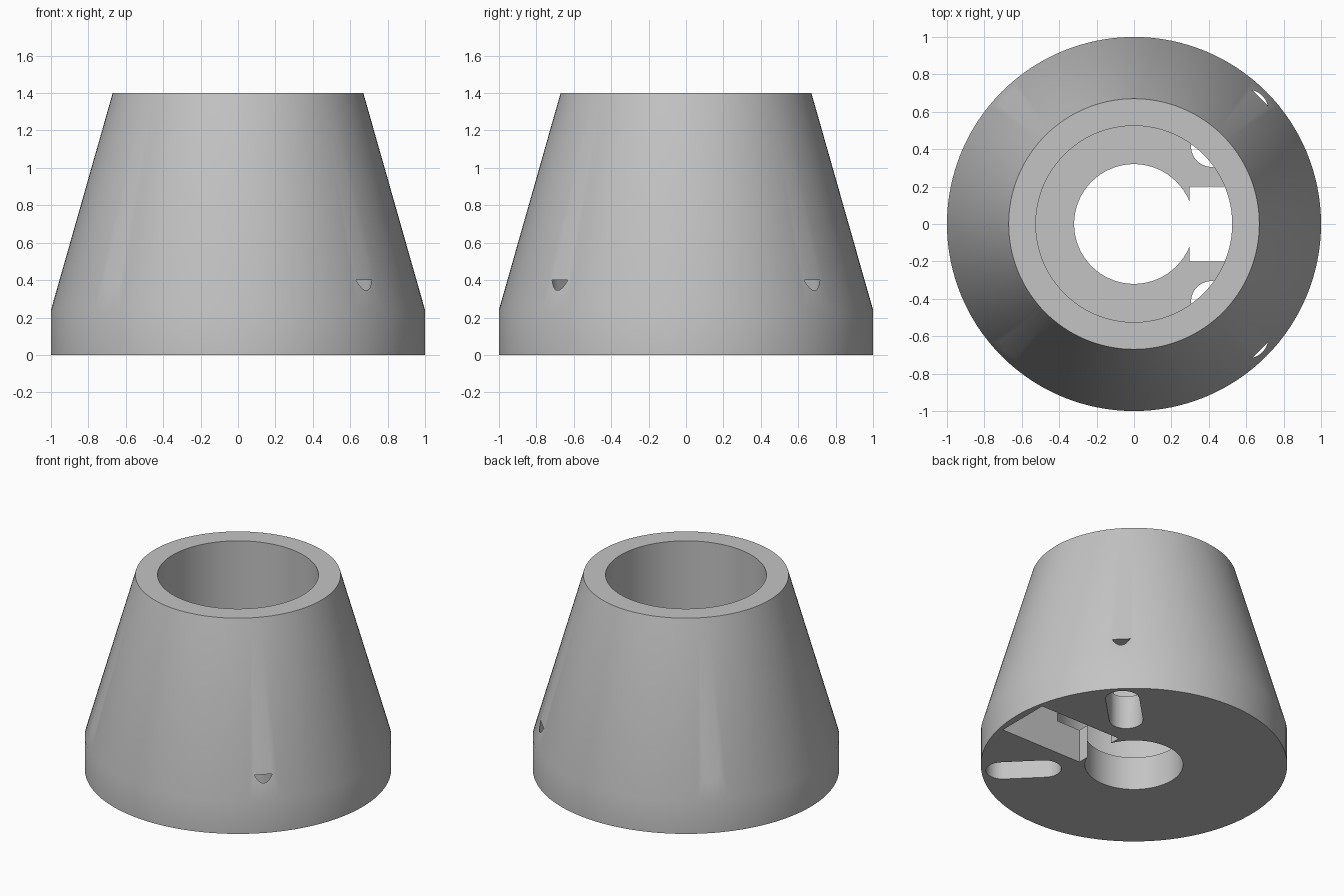
import bpy, bmesh, math
from mathutils import Matrix, Vector

cube = bpy.data.objects.get("Cube")
if cube:
    bpy.data.objects.remove(cube)

SEGMENTS = 128


def material(name, rgb):
    mat = bpy.data.materials.new(name)
    mat.use_nodes = True
    mat.diffuse_color = (*rgb, 1)
    mat.node_tree.nodes["Principled BSDF"].inputs["Base Color"].default_value = (*rgb, 1)
    return mat


def add_object(name, bm, mat):
    bmesh.ops.recalc_face_normals(bm, faces=bm.faces)
    mesh = bpy.data.meshes.new(name)
    bm.to_mesh(mesh)
    bm.free()
    mesh.materials.append(mat)
    obj = bpy.data.objects.new(name, mesh)
    bpy.context.collection.objects.link(obj)
    return obj


def revolve(name, profile, mat):
    bm = bmesh.new()
    rings = []
    for r, z in profile:
        rings.append([bm.verts.new((r * math.cos(a), r * math.sin(a), z))
                      for a in (math.tau * i / SEGMENTS for i in range(SEGMENTS))])
    for k, ring in enumerate(rings):
        nxt = rings[(k + 1) % len(rings)]
        for i in range(SEGMENTS):
            j = (i + 1) % SEGMENTS
            bm.faces.new((ring[i], ring[j], nxt[j], nxt[i]))
    return add_object(name, bm, mat)


def prism(name, outline, bottom, top, angle, mat):
    bm = bmesh.new()
    face = bm.faces.new([bm.verts.new((x, y, bottom)) for x, y in outline])
    up = bmesh.ops.extrude_face_region(bm, geom=[face])["geom"]
    bmesh.ops.translate(bm, vec=Vector((0, 0, top - bottom)),
                        verts=[v for v in up if isinstance(v, bmesh.types.BMVert)])
    bm.transform(Matrix.Rotation(angle, 4, "Z"))
    obj = add_object(name, bm, mat)
    obj.hide_render = True
    return obj


def stadium(inner, outer, radius, steps=20):
    points = []
    for centre, start in ((outer - radius, -math.pi / 2), (inner + radius, math.pi / 2)):
        for i in range(steps + 1):
            a = start + math.pi * i / steps
            points.append((centre + radius * math.cos(a), radius * math.sin(a)))
    return points


grey = material("light grey", (0.55, 0.55, 0.55))

# Tapered collar with a wide bore above a floor with a smaller hole
collar = revolve("tapered_collar", [(0.32, 0), (1, 0), (1, 0.24), (0.67, 1.4),
                                    (0.525, 1.4), (0.525, 0.24), (0.32, 0.24)], grey)

# Four radial slots and one rectangular pocket, cut from below
cutters = [prism("slot_cutter", stadium(0.477, 0.97, 0.11), -0.1, 0.4,
                 math.radians(45 + 90 * i), grey) for i in range(4)]
cutters.append(prism("pocket_cutter", [(0.297, -0.2), (0.95, -0.2), (0.95, 0.2), (0.297, 0.2)],
                     -0.1, 0.32, 0, grey))

bpy.ops.object.select_all(action="DESELECT")
bpy.context.view_layer.objects.active = collar
collar.select_set(True)
for cutter in cutters:
    mod = collar.modifiers.new("cut", "BOOLEAN")
    mod.operation = "DIFFERENCE"
    mod.solver = "EXACT"
    mod.object = cutter
    bpy.ops.object.modifier_apply(modifier=mod.name)
    bpy.data.objects.remove(cutter)

bpy.ops.object.shade_smooth_by_angle(angle=math.radians(30))
